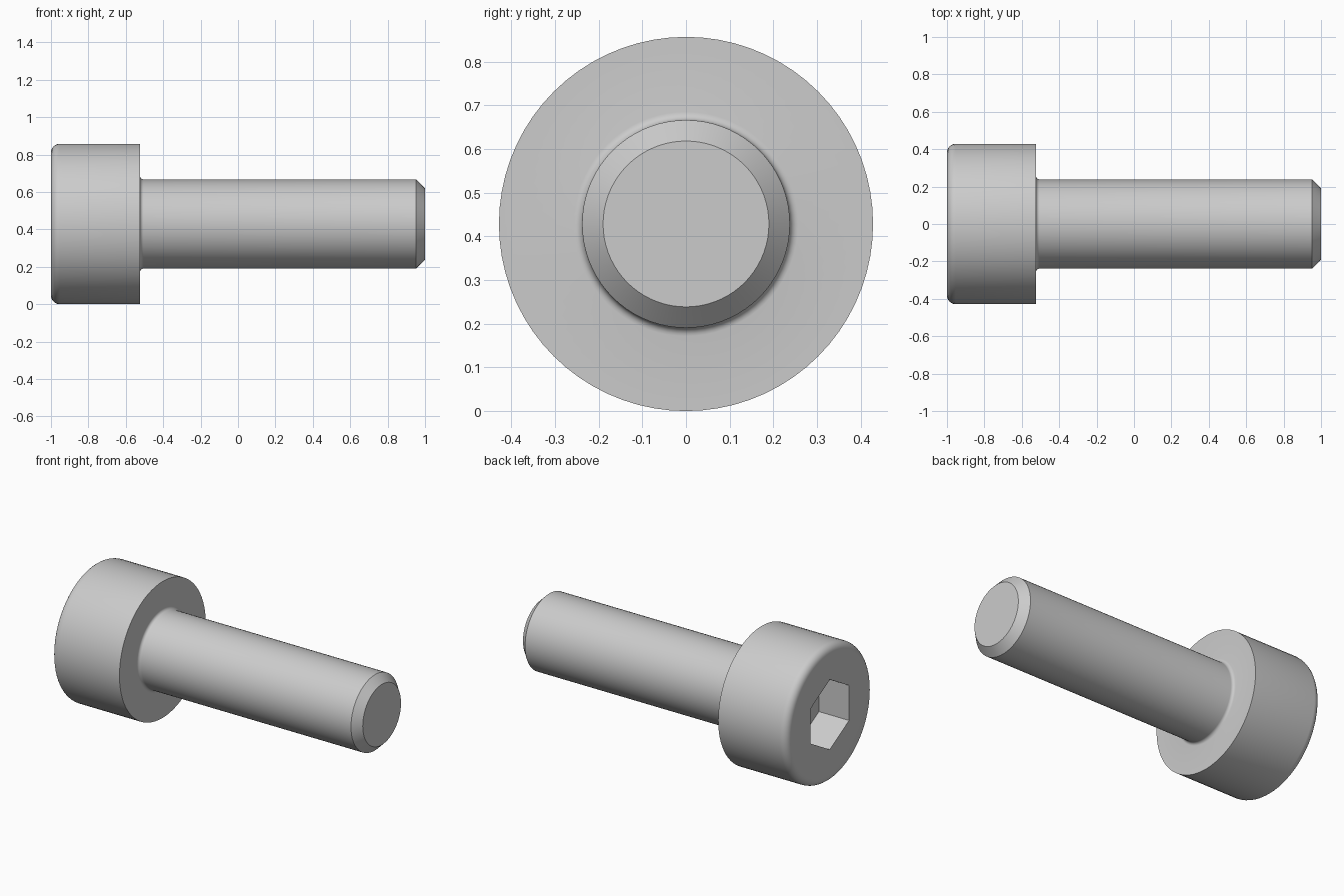
import bpy, bmesh, math
from mathutils import Vector, Matrix

if "Cube" in bpy.data.objects:
    bpy.data.objects.remove(bpy.data.objects["Cube"])

SEGMENTS = 72
HEAD_R, SHAFT_R, HEAD_X = 0.4286, 0.238, -0.524
ROUND, FILLET = 0.047, 0.019
HEX_FLATS, HEX_DEPTH = 0.381, 0.2095


def arc(cx, cr, radius, start, end, steps):
    """Points (x, r) along an arc, angles in degrees."""
    pts = []
    for i in range(steps + 1):
        a = math.radians(start + (end - start) * i / steps)
        pts.append((cx + radius * math.cos(a), cr + radius * math.sin(a)))
    return pts


def link(name, bm):
    mesh = bpy.data.meshes.new(name)
    bm.to_mesh(mesh)
    bm.free()
    obj = bpy.data.objects.new(name, mesh)
    bpy.context.collection.objects.link(obj)
    return obj


# Screw body: half profile turned around the x axis
profile = [(-1, 0)]
profile += arc(-1 + ROUND, HEAD_R - ROUND, ROUND, 180, 90, 6)
profile += [(HEAD_X, HEAD_R)]
profile += arc(HEAD_X + FILLET, SHAFT_R + FILLET, FILLET, 180, 270, 5)
profile += [(0.952, SHAFT_R), (1, 0.19), (1, 0)]

bm = bmesh.new()
verts = [bm.verts.new((x, 0, HEAD_R + r)) for x, r in profile]
edges = [bm.edges.new(pair) for pair in zip(verts, verts[1:])]
bmesh.ops.spin(bm, geom=verts + edges, cent=(0, 0, HEAD_R), axis=(1, 0, 0),
               angle=math.tau, steps=SEGMENTS)
bmesh.ops.remove_doubles(bm, verts=bm.verts, dist=1e-4)
bmesh.ops.recalc_face_normals(bm, faces=bm.faces)
screw = link("socket_screw", bm)

# Hex socket cutter: corners up and down, flats facing the sides
bm = bmesh.new()
ring = []
for i in range(6):
    a = math.radians(60 * i)
    r = HEX_FLATS / math.sqrt(3)
    ring.append(bm.verts.new((-1.1, r * math.sin(a), HEAD_R + r * math.cos(a))))
base = bm.faces.new(ring)
top = bmesh.ops.extrude_face_region(bm, geom=[base])["geom"]
bmesh.ops.translate(bm, vec=(0.1 + HEX_DEPTH, 0, 0),
                    verts=[g for g in top if isinstance(g, bmesh.types.BMVert)])
bmesh.ops.recalc_face_normals(bm, faces=bm.faces)
cutter = link("hex_socket_cutter", bm)
cutter.hide_render = True

# Cut the socket, then smooth the turned surfaces
bpy.context.view_layer.objects.active = screw
screw.select_set(True)
cut = screw.modifiers.new("hex_socket", 'BOOLEAN')
cut.operation = 'DIFFERENCE'
cut.solver = 'EXACT'
cut.object = cutter
bpy.ops.object.modifier_apply(modifier=cut.name)
bpy.data.objects.remove(cutter)
bpy.ops.object.shade_smooth_by_angle(angle=math.radians(30))
